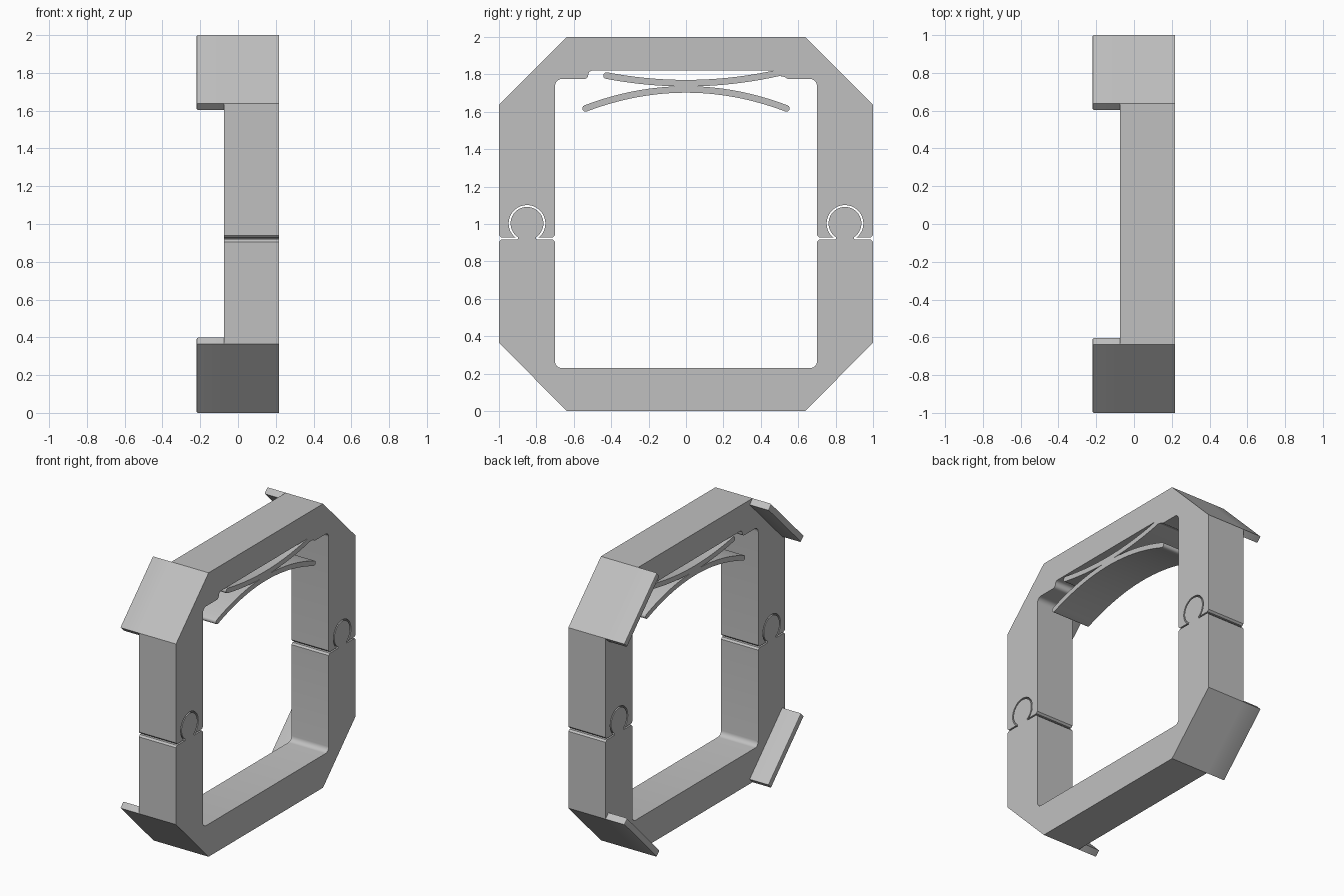
import bpy, bmesh
from math import sin, cos, asin, atan2, pi, radians
from mathutils import Vector

cube = bpy.data.objects.get("Cube")
if cube:
    bpy.data.objects.remove(cube, do_unlink=True)

grey = bpy.data.materials.new("plain_grey")
grey.use_nodes = True
COLOUR = (0.53, 0.53, 0.53, 1)
grey.diffuse_color = COLOUR
grey.node_tree.nodes["Principled BSDF"].inputs["Base Color"].default_value = COLOUR

BACK, FRONT = -0.073, 0.217          # frame depth along x
OUT, CUT, IN = 1.0, 0.637, 0.70      # outer half width, corner cut, opening
FLOOR, CEILING, NOTCH = 0.23, 1.775, 1.82
KNOB_Y, KNOB_Z = 0.85, 1.003


def finish(bm, name):
    bmesh.ops.recalc_face_normals(bm, faces=bm.faces)
    mesh = bpy.data.meshes.new(name)
    bm.to_mesh(mesh)
    bm.free()
    mesh.materials.append(grey)
    obj = bpy.data.objects.new(name, mesh)
    bpy.context.collection.objects.link(obj)
    bpy.ops.object.select_all(action='DESELECT')
    obj.select_set(True)
    bpy.context.view_layer.objects.active = obj
    bpy.ops.object.shade_smooth_by_angle(angle=radians(30))
    return obj


def extrude(name, outline, x0=BACK, x1=FRONT, bevel=0):
    """Extrude a (y, z) outline along x; optionally bevel the x0 rim."""
    bm = bmesh.new()
    face = bm.faces.new([bm.verts.new((x0, y, z)) for y, z in outline])
    res = bmesh.ops.extrude_face_region(bm, geom=[face])
    moved = [g for g in res["geom"] if isinstance(g, bmesh.types.BMVert)]
    bmesh.ops.translate(bm, verts=moved, vec=(x1 - x0, 0, 0))
    if bevel:
        rim = [e for e in bm.edges if all(abs(v.co.x - x0) < 1e-5 for v in e.verts)]
        bmesh.ops.bevel(bm, geom=rim, offset=bevel, segments=2, profile=0.5, affect='EDGES')
    bmesh.ops.triangulate(bm, faces=[f for f in bm.faces if len(f.verts) > 8])
    return finish(bm, name)


def arc(cy, cz, r, a0, a1, n=6):
    return [(cy + r * cos(a0 + (a1 - a0) * i / n), cz + r * sin(a0 + (a1 - a0) * i / n))
            for i in range(n + 1)]


def knob(side, seam, r, neck, flare):
    """Keyhole outline, running from -y to +y over the top."""
    c, a = side * KNOB_Y, asin(neck / r)
    ring = arc(c, KNOB_Z, r, -pi / 2 - a, -5 * pi / 2 + a, 40)
    return [(c - flare, seam)] + ring + [(c + flare, seam)]


def leg_end(side, seam, into, r, neck, flare):
    """Joint end of one leg, from -y to +y, with softened corners."""
    lo, hi = sorted((side * OUT, side * IN))
    c = 0.012
    return ([(lo, seam + into * c), (lo + c, seam)] + knob(side, seam, r, neck, flare)
            + [(hi - c, seam), (hi, seam + into * c)])


def mirror(points):
    return [(-y, z) for y, z in reversed(points)]


R = 0.035
# Lower half with the round tongues
tongue = dict(seam=0.918, into=-1, r=0.088, neck=0.047, flare=0.05)
inner = arc(-IN + R, FLOOR + R, R, pi, 1.5 * pi)
extrude("lower_frame", leg_end(-1, **tongue) + inner + mirror(inner) + leg_end(1, **tongue)
        + [(OUT, 0.365), (CUT, 0), (-CUT, 0), (-OUT, 0.365)])

# Upper half with the matching sockets and the spring recess
socket = dict(seam=0.928, into=1, r=0.098, neck=0.058, flare=0.068)
inner = arc(-IN + R, CEILING - R, R, pi, pi / 2)
step = 0.0225
left_step = (arc(-0.545, CEILING + step, step, -pi / 2, 0, 5)
             + arc(-0.50, NOTCH - step, step, pi, pi / 2, 5)[1:])
right_step = [(0.50, NOTCH), (0.508, 1.79), (0.53, 1.785), (0.545, CEILING)]
extrude("upper_frame", leg_end(-1, **socket) + inner + left_step + right_step
        + mirror(inner) + leg_end(1, **socket)
        + [(OUT, 1.637), (CUT, 2), (-CUT, 2), (-OUT, 1.637)])


# Curved spring leaves with rounded tips
def leaf(name, y0, y1, mid, rise, half=0.0175, n=32):
    ys = [y0 + (y1 - y0) * i / n for i in range(n + 1)]
    centre = [Vector((y, mid + rise * y * y)) for y in ys]
    normal = [Vector((-2 * rise * y, 1)).normalized() for y in ys]
    top = [tuple(p + q * half) for p, q in zip(centre, normal)]
    low = [tuple(p - q * half) for p, q in zip(centre, normal)]

    def tip(i, start):
        a = atan2(normal[i].y, normal[i].x) + start
        return arc(centre[i].x, centre[i].y, half, a, a - pi, 8)[1:-1]

    extrude(name, top + tip(-1, 0) + low[::-1] + tip(0, pi))


leaf("upper_spring_leaf", -0.425, 0.515, 1.753, 0.225)
leaf("lower_spring_leaf", -0.537, 0.537, 1.7195, -0.352)

# Corner tabs lying along the cut corners and reaching past the back
T = 0.033
for side, y_word in ((-1, "front"), (1, "rear")):
    for z_word, z_low, z_high, down in (("upper", 1.637, 2.0, 1), ("lower", 0.365, 0.0, -1)):
        tab = [(side * OUT, z_low), (side * CUT, z_high),
               (side * (CUT - T), z_high - down * T), (side * (OUT - T), z_low - down * T)]
        extrude(f"{y_word}_{z_word}_tab", tab, -0.22, BACK, bevel=0.008)
